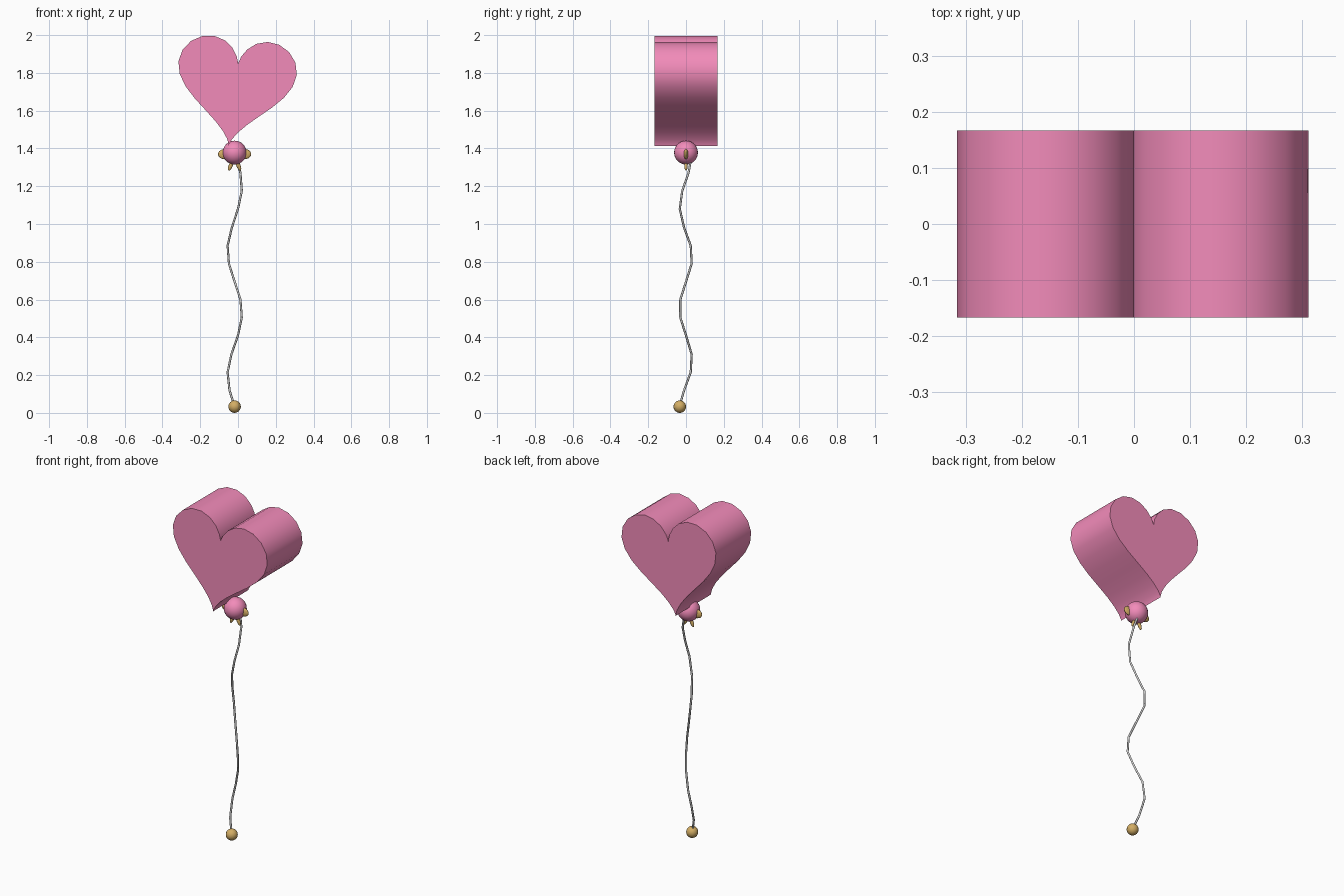
import bpy, math
from mathutils import Vector, Matrix

if "Cube" in bpy.data.objects:
    bpy.data.objects.remove(bpy.data.objects["Cube"])


def material(name, rgb):
    m = bpy.data.materials.new(name)
    m.diffuse_color = (*rgb, 1)
    m.use_nodes = True
    m.node_tree.nodes["Principled BSDF"].inputs["Base Color"].default_value = m.diffuse_color
    return m


pink = material("pink", (0.89, 0.26, 0.49))
gold = material("gold", (0.65, 0.42, 0.13))


def smooth(ob, angle=35):
    bpy.ops.object.select_all(action='DESELECT')
    ob.select_set(True)
    bpy.context.view_layer.objects.active = ob
    bpy.ops.object.shade_smooth_by_angle(angle=math.radians(angle))


def ball(name, loc, scale, mat, tilt=0, seg=24, rings=16):
    bpy.ops.mesh.primitive_uv_sphere_add(segments=seg, ring_count=rings, radius=1,
                                         location=loc, rotation=(0, tilt, 0))
    ob = bpy.context.object
    ob.name = name
    ob.scale = scale
    ob.data.materials.append(mat)
    smooth(ob, 60)
    return ob


# heart balloon: heart curve, tilted and extruded along y
N, S, TILT, HALF = 36, 0.0197, math.radians(6.5), 0.167
rot = Matrix.Rotation(-TILT, 2)
outline = []
for i in range(N):
    t = 2 * math.pi * i / N
    p = Vector((16 * math.sin(t) ** 3,
                13 * math.cos(t) - 5 * math.cos(2 * t) - 2 * math.cos(3 * t) - math.cos(4 * t)))
    p = rot @ (p * S)
    outline.append((p.x - 0.011, p.y + 1.747))
verts = [(x, y, z) for y in (-HALF, HALF) for x, z in outline]
faces = [tuple(range(N)), tuple(range(2 * N - 1, N - 1, -1))]
faces += [(i, i + N, (i + 1) % N + N, (i + 1) % N) for i in range(N)]
mesh = bpy.data.meshes.new("heart_balloon")
mesh.from_pydata(verts, [], faces)
heart = bpy.data.objects.new("heart_balloon", mesh)
bpy.context.collection.objects.link(heart)
mesh.materials.append(pink)
bpy.ops.object.select_all(action='DESELECT')
heart.select_set(True)
bpy.context.view_layer.objects.active = heart
bpy.ops.object.mode_set(mode='EDIT')
bpy.ops.mesh.select_all(action='SELECT')
bpy.ops.mesh.normals_make_consistent(inside=False)
bpy.ops.object.mode_set(mode='OBJECT')
smooth(heart)

# knot with small bow loops and tails
KX = -0.018
ball("knot", (KX, 0, 1.378), (0.063, 0.063, 0.063), pink)
for side, s in (("left", -1), ("right", 1)):
    ball("bow_loop_" + side, (KX + s * 0.052, 0, 1.37), (0.036, 0.012, 0.027), gold, 0, 16, 10)
    ball("bow_tail_" + side, (KX + s * 0.02, 0, 1.31), (0.011, 0.009, 0.03), gold, -s * 0.4, 12, 8)

# wavy string
path = [(-0.02, -0.033, 0.04), (-0.045, -0.01, 0.12), (-0.055, 0.025, 0.215), (-0.035, 0.03, 0.31),
        (0, 0, 0.41), (0.02, -0.03, 0.505), (0.013, -0.03, 0.60), (-0.018, 0, 0.695),
        (-0.048, 0.03, 0.79), (-0.055, 0.025, 0.885), (-0.033, -0.01, 0.98), (0, -0.033, 1.08),
        (0.02, -0.02, 1.175), (0.013, 0.013, 1.27), (-0.01, 0.03, 1.36)]
curve = bpy.data.curves.new("string", 'CURVE')
curve.dimensions = '3D'
curve.bevel_depth = 0.006
curve.bevel_resolution = 1
curve.use_fill_caps = True
spline = curve.splines.new('POLY')
spline.points.add(len(path) - 1)
for pt, co in zip(spline.points, path):
    pt.co = (*co, 1)
string = bpy.data.objects.new("string", curve)
bpy.context.collection.objects.link(string)

# end weight
ball("weight", (-0.018, -0.033, 0.033), (0.033, 0.033, 0.033), gold, 0, 16, 12)
